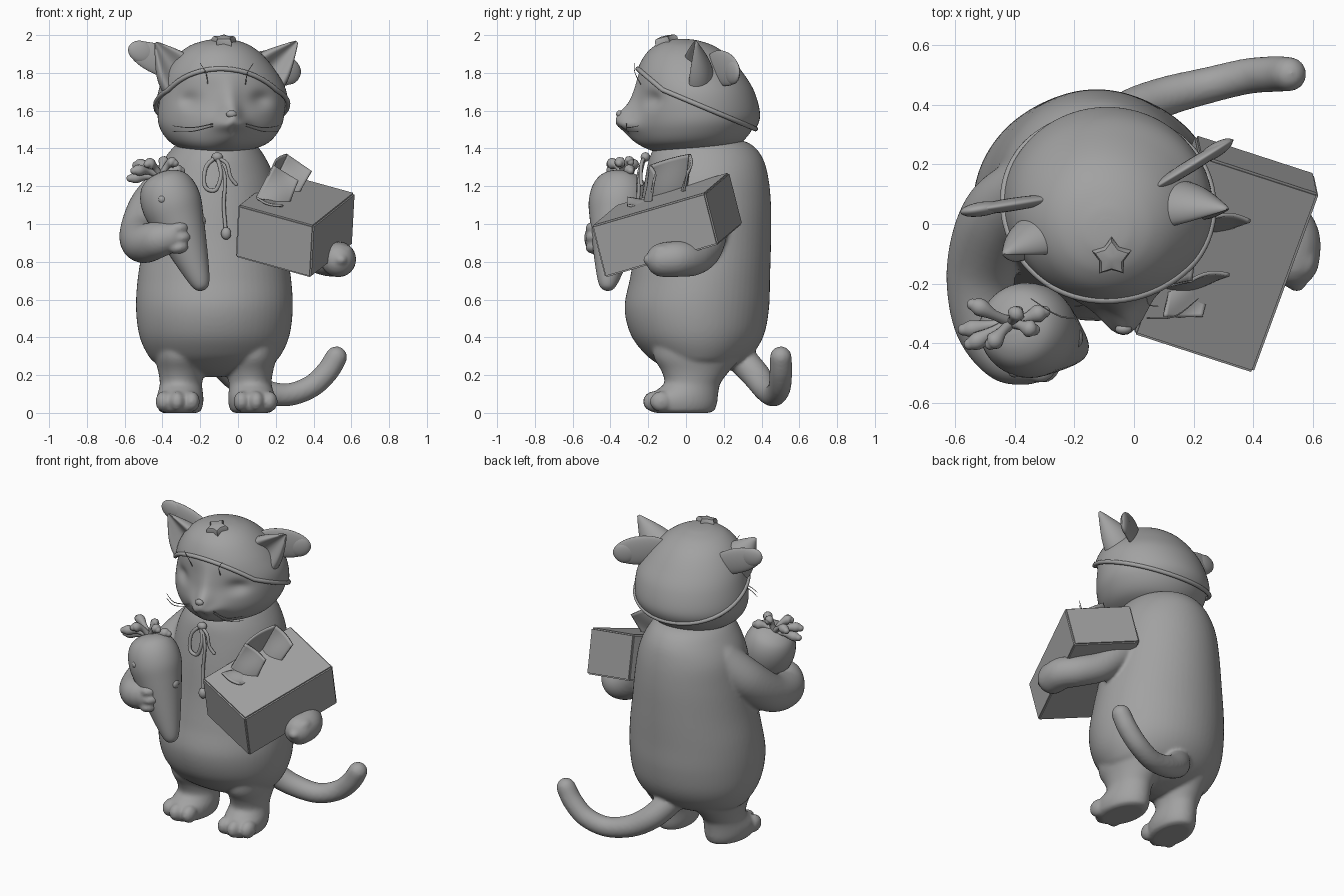
import bpy, bmesh, math
from mathutils import Vector, Matrix

if "Cube" in bpy.data.objects:
    bpy.data.objects.remove(bpy.data.objects["Cube"])

grey = bpy.data.materials.new("clay_grey")
grey.diffuse_color = (0.36, 0.36, 0.36, 1)
grey.use_nodes = True
grey.node_tree.nodes["Principled BSDF"].inputs["Base Color"].default_value = grey.diffuse_color
V = Vector


def finish(name, bm, angle=60):
    bmesh.ops.recalc_face_normals(bm, faces=bm.faces)
    me = bpy.data.meshes.new(name)
    bm.to_mesh(me)
    bm.free()
    ob = bpy.data.objects.new(name, me)
    bpy.context.collection.objects.link(ob)
    me.materials.append(grey)
    bpy.context.view_layer.objects.active = ob
    ob.select_set(True)
    bpy.ops.object.shade_smooth_by_angle(angle=math.radians(angle))
    ob.select_set(False)
    return ob


def fuse(name, parts, voxel, smooth):
    """melt overlapping parts into one soft skin"""
    for p in parts:
        p.select_set(True)
    bpy.context.view_layer.objects.active = ob = parts[0]
    bpy.ops.object.join()
    ob.name = name
    m = ob.modifiers.new("melt", 'REMESH')
    m.mode, m.voxel_size, m.use_smooth_shade = 'VOXEL', voxel, True
    m = ob.modifiers.new("soften", 'SMOOTH')
    m.factor, m.iterations = .5, smooth
    ob.select_set(False)


def spline(pts, steps):
    """Catmull-Rom through tuples of any length"""
    out = []
    for i in range(len(pts) - 1):
        a, b, c, d = (pts[max(0, min(len(pts) - 1, i + k))] for k in (-1, 0, 1, 2))
        for s in range(steps):
            t = s / steps
            out.append([0.5 * (2*q + (r-p)*t + (2*p-5*q+4*r-u)*t*t + (3*q-p-3*r+u)*t**3)
                        for p, q, r, u in zip(a, b, c, d)])
    return out + [list(pts[-1])]


def skin(bm, rings):
    rows = [[bm.verts.new(p) for p in ring] for ring in rings]
    n = len(rows[0])
    for a, b in zip(rows, rows[1:]):
        for i in range(n):
            bm.faces.new((a[i], a[(i+1) % n], b[(i+1) % n], b[i]))
    bm.faces.new(rows[0])
    bm.faces.new(rows[-1])


def loft(rows, grow=0.0, n=64, steps=6):
    """rows: z, xmin, xmax, ymin, ymax"""
    bm = bmesh.new()
    rings = []
    for z, x0, x1, y0, y1 in spline(rows, steps):
        cx, cy, rx, ry = (x0+x1)/2, (y0+y1)/2, abs(x1-x0)/2 + grow, abs(y1-y0)/2 + grow
        rings.append([(cx + rx*math.cos(i*math.tau/n), cy + ry*math.sin(i*math.tau/n), z)
                      for i in range(n)])
    skin(bm, rings)
    return bm


def ball(name, c, r, along=None, seg=32):
    bm = bmesh.new()
    bmesh.ops.create_uvsphere(bm, u_segments=seg, v_segments=seg // 2, radius=1)
    rot = V(along).to_track_quat('X', 'Z').to_matrix().to_4x4() if along else Matrix()
    bm.transform(Matrix.Translation(c) @ rot @ Matrix.Diagonal((*r, 1)))
    return finish(name, bm)


def tube(name, pts, n=24, steps=8):
    """pts: x, y, z, radius, with round ends"""
    path = spline(pts, steps)
    frame_x, rings = None, []
    for i, p in enumerate(path):
        d = (V(path[min(i+1, len(path)-1)][:3]) - V(path[max(i-1, 0)][:3])).normalized()
        frame_x = d.orthogonal() if frame_x is None else frame_x - d * frame_x.dot(d)
        frame_x.normalize()
        fy = d.cross(frame_x)
        ring = lambda r, o: [V(p[:3]) + d*o + (frame_x*math.cos(k*math.tau/n) + fy*math.sin(k*math.tau/n))*r
                             for k in range(n)]
        caps = [(p[3]*math.cos(a), p[3]*math.sin(a)) for a in (1.45, 1.15, .8, .4)]
        if i == 0:
            rings += [ring(r, -o) for r, o in caps]
        rings.append(ring(p[3], 0))
        if i == len(path) - 1:
            rings += [ring(r, o) for r, o in reversed(caps)]
    bm = bmesh.new()
    skin(bm, rings)
    return finish(name, bm)


# body
parts = [finish("body", loft([
    (.19, -.16, -.09, .04, .1), (.215, -.30, .05, -.06, .2), (.26, -.43, .18, -.15, .29),
    (.32, -.485, .235, -.225, .36), (.42, -.525, .275, -.295, .415), (.56, -.54, .29, -.325, .44),
    (.72, -.53, .28, -.295, .445), (.9, -.50, .25, -.265, .45), (1.1, -.47, .22, -.24, .45),
    (1.25, -.44, .19, -.215, .435), (1.36, -.38, .14, -.19, .40), (1.43, -.31, .08, -.14, .33),
    (1.46, -.2, -.02, -.04, .2)]))]

# legs with paws and toes
for x, yaw in ((-.305, -.10), (.07, .16)):
    bm = loft([(0, -.09, .09, -.16, .12), (.012, -.11, .11, -.19, .15), (.05, -.122, .122, -.205, .165),
               (.09, -.122, .122, -.195, .17), (.125, -.115, .115, -.15, .175), (.16, -.112, .112, -.115, .185),
               (.22, -.122, .122, -.13, .23), (.29, -.14, .14, -.17, .29), (.36, -.15, .15, -.18, .29)], n=40)
    turn = Matrix.Translation((x, 0, 0)) @ Matrix.Rotation(yaw, 4, 'Z')
    bm.transform(turn)
    parts.append(finish("leg", bm))
    for k in (-1, 0, 1):
        parts.append(ball("toe", turn @ V((k*.075, -.17 + abs(k)*.025, .06)), (.043, .06, .055), seg=20))

# tail
parts.append(tube("tail", [
    (-.1, .28, .3, .08), (-.02, .37, .2, .075), (.1, .425, .125, .067), (.25, .465, .095, .061),
    (.38, .495, .135, .06), (.47, .502, .215, .06), (.52, .502, .295, .058)]))

# left arm curling around the carrot
parts.append(tube("left_arm", [
    (-.34, .13, 1.24, .11), (-.45, .03, 1.09, .125), (-.51, -.14, .95, .117),
    (-.50, -.32, .90, .107), (-.43, -.43, .915, .098), (-.36, -.455, .93, .085)], n=32))
for k in range(3):
    parts.append(ball("finger", (-.315 + .012*(k % 2), -.485, .875 + k*.052), (.055, .048, .034), (1, .1, .15), 16))

# right arm under the box
parts.append(tube("right_arm", [
    (.06, .14, 1.12, .11), (.2, .13, 1.0, .1), (.34, .1, .87, .092),
    (.46, .04, .82, .092), (.525, -.04, .815, .095), (.53, -.12, .81, .092)], n=32))
for k in range(2):
    parts.append(ball("finger", (.545 + k*.025, -.17 + k*.05, .81 + k*.045), (.04, .06, .035), seg=16))
fuse("body", parts, .011, 5)

# head with muzzle, nose bridge, chin and eye hollows
head_rows = [(1.375, -.15, -.03, -.1, .1), (1.39, -.27, .06, -.18, .2), (1.43, -.355, .16, -.235, .29),
             (1.5, -.41, .22, -.26, .35), (1.58, -.425, .245, -.265, .375), (1.7, -.405, .24, -.255, .345),
             (1.8, -.37, .19, -.245, .285), (1.88, -.31, .12, -.205, .21), (1.93, -.24, .05, -.15, .13),
             (1.955, -.16, -.02, -.09, .05), (1.962, -.11, -.07, -.05, .0)]
bm = loft(head_rows, 0, 128, 10)
fwd = V((.19, -.98, 0))
bumps = [(-.05, 1.53, .10, .065, .075), (-.04, 1.585, .045, .05, .035), (-.05, 1.64, .055, .11, .035),
         (-.06, 1.45, .07, .05, .03), (-.255, 1.655, .055, .042, -.03), (.125, 1.66, .055, .042, -.03),
         (-.09, 1.525, .04, .03, .02), (.01, 1.525, .04, .03, .02), (-.04, 1.50, .012, .03, -.015)]
for v in bm.verts:
    if v.co.y < 0:
        o = v.co.copy()
        for x, z, sx, sz, amp in bumps:
            v.co += fwd * amp * math.exp(-((o.x-x)/sx)**2 - ((o.z-z)/sz)**2)
finish("head", bm)
ball("nose", (-.035, -.352, 1.582), (.028, .018, .02), seg=16)
# whiskers
for s in (-1, 1):
    for k in range(2):
        tube("whisker", [(-.045 + s*.09, -.315, 1.53 - k*.013, .003),
                         (-.055 + s*.19, -.31, 1.51 - k*.02, .0025),
                         (-.065 + s*.28, -.25, 1.49 + (1-k)*.03, .0015)], n=6, steps=4)
    tube("brow_whisker", [(-.06 + s*.1, -.24, 1.74, .0025), (-.06 + s*.11, -.27, 1.80, .002),
                          (-.06 + s*.14, -.275, 1.85, .0015)], n=6, steps=4)

# cap cut on two slanted planes so the opening arches over the brow, with a thin rolled rim
bm = loft([(z + max(0, z-1.8)*.1, *r) for z, *r in head_rows], .017, 96, 8)
for co, slope in (((0, .4, 1.49), .42), ((0, -.1, 1.69), .85)):
    bmesh.ops.bisect_plane(bm, geom=bm.verts[:] + bm.edges[:] + bm.faces[:], plane_co=co,
                           plane_no=(0, slope, 1), clear_inner=True)
edge = sorted([v.co.copy() for v in bm.verts if v.is_boundary], key=lambda c: math.atan2(c.y-.06, c.x+.09))
finish("cap", bm)
tube("cap_rim", [(*c, .013) for c in edge[::2]] + [(*edge[0], .013)], n=12, steps=1)

# star on the cap
bm = bmesh.new()
pts = [V((math.sin(k*math.pi/5), math.cos(k*math.pi/5), 0)) * (.042 if k % 2 else .068) for k in range(10)]
skin(bm, [[p*s + V((0, 0, z)) for p in pts] for s, z in ((1, -.03), (1, .008), (.85, .022), (.3, .028))])
bm.transform(Matrix.Translation((-.075, -.11, 1.968)) @ Matrix.Rotation(.25, 4, 'X'))
finish("star", bm, 50)


# pointed ears, hollow at the front
def ear(name, base, tip, r):
    base, tip = V(base), V(tip)
    z = (tip - base).normalized()
    y = -(fwd - z * fwd.dot(z)).normalized()
    x = y.cross(z)
    rings = []
    for k in range(17):
        t = k / 16
        w = r * (1 - t)**.85 * (1 + .2*math.sin(math.pi*t)) + .008
        ring = []
        for i in range(40):
            c, s = math.cos(i*math.tau/40), math.sin(i*math.tau/40)
            depth = .85*s if s > 0 else .85*s*(1 - 1.05*abs(s)**3)
            ring.append(base + (tip-base)*t + x*w*c + y*w*depth)
        rings.append(ring)
    b = bmesh.new()
    skin(b, rings)
    finish(name, b)


ear("left_ear", (-.30, -.06, 1.77), (-.435, -.10, 1.96), .115)
ear("right_ear", (.13, .045, 1.77), (.312, .05, 1.965), .115)

# long side ears of the cap
ball("left_cap_ear", (-.41, .065, 1.865), (.185, .022, .078), (-.33, -.05, .14))
ball("right_cap_ear", (.19, .195, 1.825), (.17, .022, .092), (.26, .16, -.05))
ball("left_cap_ear_tip", (-.51, .05, 1.91), (.075, .024, .058), (-.33, -.05, .14))
ball("right_cap_ear_tip", (.27, .245, 1.805), (.07, .024, .066), (.26, .16, -.05))

# carrot
a, b = V((-.41, -.335, 1.27)), V((-.185, -.42, .65))
prof = [(0, .03), (.02, .08), (.07, .125), (.16, .152), (.28, .158), (.42, .14), (.6, .112), (.78, .082),
        (.92, .055), (.98, .035), (1, .012)]
path = spline([(*a.lerp(b, t), r) for t, r in prof], 4)
q = (b - a).to_track_quat('Z', 'Y')
bm = bmesh.new()
skin(bm, [[V(p[:3]) + q @ V((math.cos(k*math.tau/40), math.sin(k*math.tau/40), 0)) * p[3]
           for k in range(40)] for p in path])
finish("carrot", bm)
ball("carrot_nose", (-.40, -.488, 1.13), (.024, .026, .024), seg=16)
for x, y, z in ((-.31, -.462, 1.145), (-.265, -.44, 1.10)):
    ball("carrot_cheek", (x, y, z), (.03, .022, .018), seg=16)
ball("carrot_hand", (-.195, -.38, 1.015), (.025, .035, .03), seg=16)
# carrot leaves
for dx, dy, dz in ((-.16, -.02, -.02), (-.13, .05, .05), (-.07, -.06, .055), (.02, .03, .065),
                   (.075, -.02, .06), (.11, .03, .02), (-.14, -.06, .02)):
    tube("carrot_leaf", [(-.41, -.33, 1.25, .02), (-.41 + dx*.45, -.33 + dy*.5, 1.265 + dz*.7, .017),
                         (-.41 + dx*.8, -.33 + dy, 1.265 + dz, .03), (-.41 + dx, -.33 + dy*1.2, 1.262 + dz, .02)],
         n=12, steps=4)

# box
A, u, w, d = V((0, -.37, 1.10)), V((.40, -.13, -.11)), V((.22, .60, .175)), V((-.015, .07, -.275))
bm = bmesh.new()
skin(bm, [[A + d*k, A + u + d*k, A + u + w + d*k, A + w + d*k] for k in (0, 1)])
bmesh.ops.bevel(bm, geom=bm.edges[:], offset=.008, segments=2, affect='EDGES')
finish("box", bm, 35)


# paper sheets rising out of the box
def sheet(name, p00, p10, p01, p11, wave):
    n = 12
    b = bmesh.new()
    p00, p10, p01, p11 = map(V, (p00, p10, p01, p11))
    nor = (p10 - p00).cross(p01 - p00).normalized()
    g = [[b.verts.new(p00.lerp(p10, i/n).lerp(p01.lerp(p11, i/n), j/n)
                      + nor*wave*math.sin(math.pi*i/n)*math.cos(2.5*j/n)) for i in range(n+1)]
         for j in range(n+1)]
    for j in range(n):
        for i in range(n):
            b.faces.new((g[j][i], g[j][i+1], g[j+1][i+1], g[j+1][i]))
    ob = finish(name, b)
    m = ob.modifiers.new("thickness", 'SOLIDIFY')
    m.thickness, m.offset = .012, 0


sheet("paper_back", (.15, .0, 1.15), (.30, -.02, 1.12), (.26, .02, 1.37), (.39, .01, 1.28), .02)
sheet("paper_side", (.09, -.21, 1.12), (.15, .0, 1.15), (.19, -.19, 1.31), (.26, .02, 1.37), .02)
sheet("paper_middle", (.09, -.21, 1.12), (.26, -.19, 1.08), (.19, -.19, 1.31), (.32, -.17, 1.23), .02)
sheet("paper_front", (.12, -.2, 1.12), (.26, -.18, 1.07), (.10, -.31, 1.14), (.23, -.31, 1.10), -.02)

# tied cord at the neck
tube("cord_loop_left", [(-.11, -.215, 1.36, .011), (-.17, -.235, 1.30, .011), (-.175, -.25, 1.20, .011),
                        (-.12, -.255, 1.18, .011), (-.09, -.25, 1.26, .011), (-.11, -.225, 1.35, .011)], n=10)
tube("cord_loop_right", [(-.11, -.22, 1.35, .01), (-.06, -.235, 1.32, .01), (-.04, -.24, 1.25, .01),
                         (-.01, -.235, 1.21, .01)], n=10)
tube("cord_end", [(-.11, -.22, 1.35, .01), (-.07, -.245, 1.25, .01), (-.075, -.255, 1.1, .01),
                  (-.065, -.27, .97, .01)], n=10)
ball("cord_bead", (-.063, -.275, .95), (.027, .024, .033), seg=16)
ball("cord_knot", (-.11, -.215, 1.355), (.03, .025, .025), seg=16)
